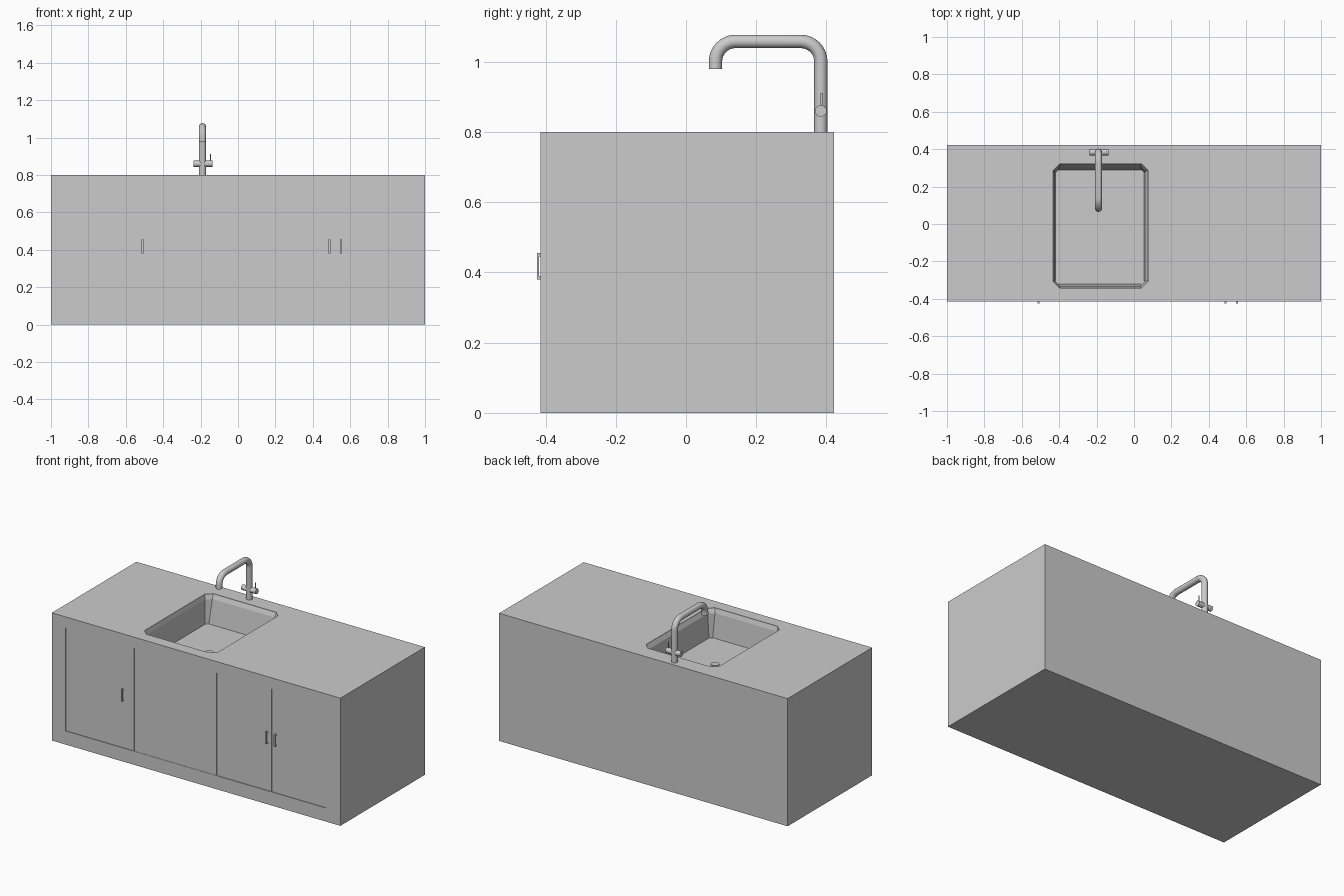
import bpy, bmesh, math
from mathutils import Vector

if "Cube" in bpy.data.objects:
    bpy.data.objects.remove(bpy.data.objects["Cube"])

grey = bpy.data.materials.new("light grey")
grey.diffuse_color = (0.6, 0.6, 0.6, 1)
grey.use_nodes = True
grey.node_tree.nodes["Principled BSDF"].inputs["Base Color"].default_value = grey.diffuse_color


def finish(name, bm, smooth=False):
    bmesh.ops.recalc_face_normals(bm, faces=bm.faces[:])
    me = bpy.data.meshes.new(name)
    bm.to_mesh(me)
    bm.free()
    ob = bpy.data.objects.new(name, me)
    bpy.context.collection.objects.link(ob)
    me.materials.append(grey)
    if smooth:
        select(ob)
        bpy.ops.object.shade_smooth_by_angle(angle=math.radians(35))
    return ob


def select(ob):
    bpy.ops.object.select_all(action='DESELECT')
    ob.select_set(True)
    bpy.context.view_layer.objects.active = ob


def add_box(bm, x0, x1, y0, y1, z0, z1):
    vs = bmesh.ops.create_cube(bm, size=1)["verts"]
    for v in vs:
        v.co = Vector((x1 if v.co.x > 0 else x0, y1 if v.co.y > 0 else y0,
                       z1 if v.co.z > 0 else z0))


def box(name, *dims):
    bm = bmesh.new()
    add_box(bm, *dims)
    return finish(name, bm)


def cylinder(name, centre, r, length, axis, sides=24):
    bm = bmesh.new()
    bmesh.ops.create_cone(bm, cap_ends=True, segments=sides, radius1=r, radius2=r, depth=length)
    q = Vector((0, 0, 1)).rotation_difference(Vector(axis))
    for v in bm.verts:
        v.co = q @ v.co + Vector(centre)
    return finish(name, bm, True)


def cut(ob, cutter):
    cutter.hide_render = True
    m = ob.modifiers.new("cut", 'BOOLEAN')
    m.operation, m.solver, m.object = 'DIFFERENCE', 'EXACT', cutter
    select(ob)
    bpy.ops.object.modifier_apply(modifier=m.name)
    bpy.data.objects.remove(cutter)


# cabinet block
FRONT = -0.415
cabinet = box("cabinet", -1, 1, FRONT, 0.422, 0, 0.8)

# shallow recessed doors and middle panel
for x0, x1, deep in [(-0.905, -0.438, 0.004), (-0.430, 0.137, 0.002),
                     (0.141, 0.520, 0.004), (0.524, 0.902, 0.004)]:
    cut(cabinet, box("panel_cutter", x0, x1, FRONT - 0.05, FRONT + deep, 0.085, 0.73))

# sink basin: chamfered rectangles lofted downwards
def ring(bm, x0, x1, y0, y1, c, z):
    pts = [(x0 + c, y0), (x1 - c, y0), (x1, y0 + c), (x1, y1 - c),
           (x1 - c, y1), (x0 + c, y1), (x0, y1 - c), (x0, y0 + c)]
    return [bm.verts.new((x, y, z)) for x, y in pts]

bm = bmesh.new()
rings = [ring(bm, -0.432, 0.075, -0.342, 0.322, 0.035, 0.85),
         ring(bm, -0.432, 0.075, -0.342, 0.322, 0.035, 0.795),
         ring(bm, -0.426, 0.063, -0.334, 0.312, 0.030, 0.77),
         ring(bm, -0.420, 0.054, -0.320, 0.290, 0.015, 0.62)]
for a, b in zip(rings, rings[1:]):
    for i in range(8):
        j = (i + 1) % 8
        bm.faces.new((a[i], a[j], b[j], b[i]))
bm.faces.new(rings[0])
bm.faces.new(rings[-1])
cut(cabinet, finish("basin_cutter", bm))

# drain
cylinder("drain", (-0.18, -0.03, 0.622), 0.025, 0.008, (0, 0, 1))

# door handles: a bar on two short posts
for i, x in enumerate((-0.51, 0.49, 0.55)):
    bm = bmesh.new()
    add_box(bm, x - 0.005, x + 0.005, -0.425, -0.419, 0.38, 0.455)
    for z in (0.38, 0.445):
        add_box(bm, x - 0.005, x + 0.005, -0.419, FRONT + 0.005, z, z + 0.01)
    finish("door_handle_%d" % (i + 1), bm)

# faucet: tube along a path with two rounded bends
FX, Y0, Y1, ZT, R = -0.19, 0.384, 0.084, 1.058, 0.057
path = [(FX, Y0, 0.798)]
for k in range(9):
    a = math.pi / 2 * k / 8
    path.append((FX, Y0 - R + R * math.cos(a), ZT - R + R * math.sin(a)))
for k in range(9):
    a = math.pi / 2 * (1 + k / 8)
    path.append((FX, Y1 + R + R * math.cos(a), ZT - R + R * math.sin(a)))
path.append((FX, Y1, 0.98))
cu = bpy.data.curves.new("faucet_tube", 'CURVE')
cu.dimensions = '3D'
cu.bevel_depth, cu.bevel_resolution, cu.use_fill_caps = 0.019, 4, True
sp = cu.splines.new('POLY')
sp.points.add(len(path) - 1)
for p, co in zip(sp.points, path):
    p.co = (*co, 1)
cu.materials.append(grey)
tube = bpy.data.objects.new("faucet_tube", cu)
bpy.context.collection.objects.link(tube)
select(tube)
bpy.ops.object.convert(target='MESH')
bpy.ops.object.shade_smooth_by_angle(angle=math.radians(35))

# faucet valve and lever
cylinder("faucet_valve", (-0.187, 0.384, 0.86), 0.0165, 0.1, (1, 0, 0))
cylinder("faucet_lever", (-0.148, 0.386, 0.885), 0.003, 0.052, (0, 0, 1), 12)
